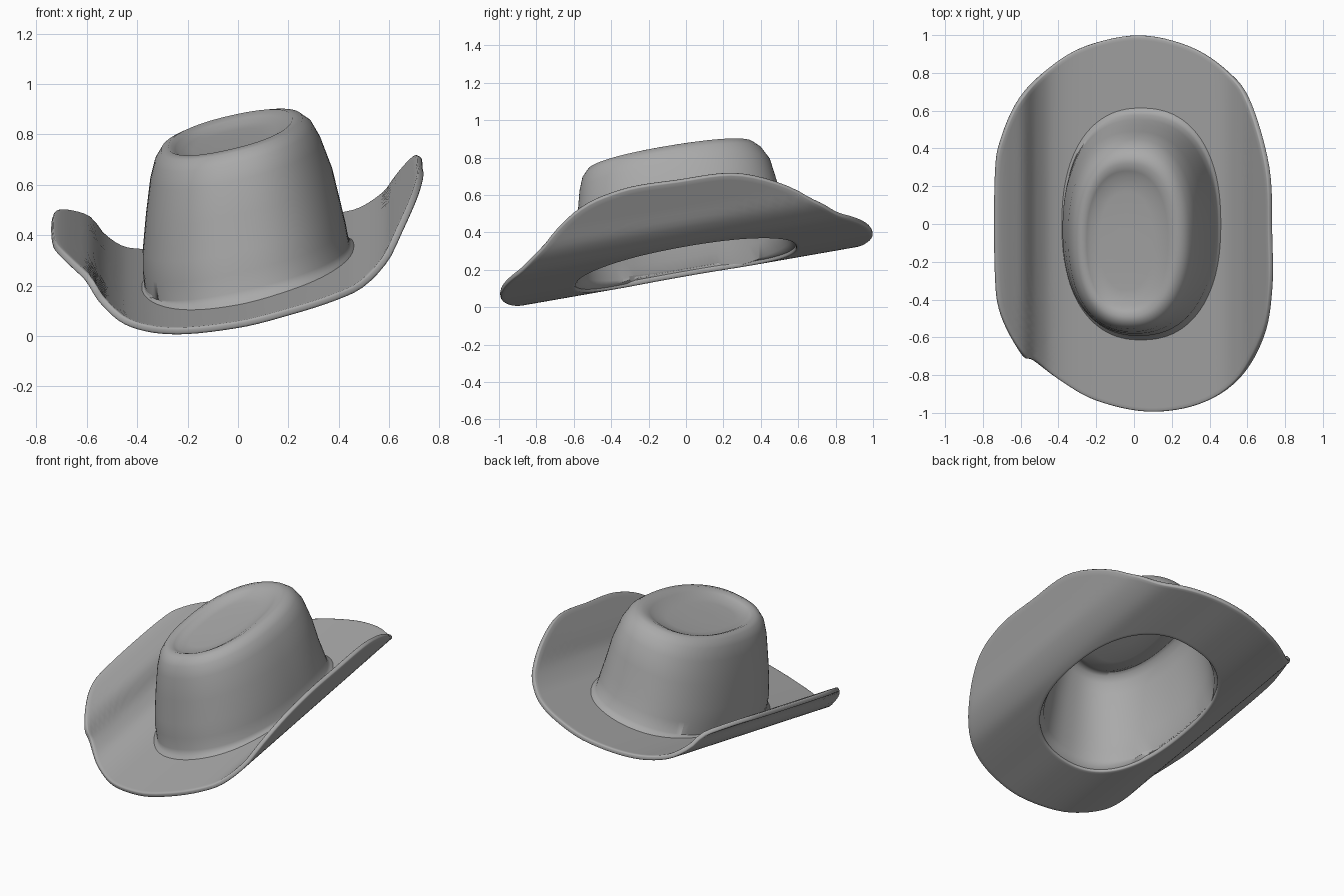
import bpy, bmesh, math
from mathutils import Vector

if "Cube" in bpy.data.objects:
    bpy.data.objects.remove(bpy.data.objects["Cube"])

felt = bpy.data.materials.new("grey felt")
felt.use_nodes = True
GREY = (0.4, 0.4, 0.4, 1)
felt.diffuse_color = GREY
felt.node_tree.nodes["Principled BSDF"].inputs["Base Color"].default_value = GREY

# Cross-section of the brim (x, height), swept along a sloping y axis
SECTION = [(-0.75, 0.26), (-0.71, 0.245), (-0.65, 0.21), (-0.6, 0.175), (-0.55, 0.10),
           (-0.45, 0.025), (-0.28, 0.005), (0, 0.045), (0.2, 0.095), (0.4, 0.15),
           (0.5, 0.19), (0.6, 0.28), (0.65, 0.37), (0.74, 0.53)]
# Plan outline of the brim, anticlockwise
OUTLINE = [(0.735, -0.05), (0.72, 0.3), (0.62, 0.65), (0.5, 0.81), (0.3, 0.94), (0.03, 1),
           (-0.25, 0.945), (-0.45, 0.83), (-0.61, 0.67), (-0.71, 0.45), (-0.74, 0.25),
           (-0.74, -0.25), (-0.71, -0.48), (-0.6, -0.69), (-0.54, -0.72), (-0.4, -0.82),
           (-0.2, -0.93), (0.08, -0.99), (0.35, -0.95), (0.56, -0.82), (0.69, -0.6),
           (0.735, -0.35)]
Y_SLOPE, X_SLOPE = 0.175, 0.23


def hermite(a, b, ta, tb, u):
    return (a * (2*u**3 - 3*u**2 + 1) + ta * (u**3 - 2*u**2 + u)
            + b * (3*u**2 - 2*u**3) + tb * (u**3 - u**2))


def brim_height(x, y):
    x = max(-0.7499, min(0.7399, x))
    last = len(SECTION) - 1
    i = max(k for k in range(last) if SECTION[k][0] <= x)

    def slope(k):
        p, q = SECTION[max(k - 1, 0)], SECTION[min(k + 1, last)]
        return (q[1] - p[1]) / (q[0] - p[0])
    (xa, za), (xb, zb) = SECTION[i], SECTION[i + 1]
    w = xb - xa
    return hermite(za, zb, slope(i) * w, slope(i + 1) * w, (x - xa) / w) + Y_SLOPE * (y + 0.9)


def smooth_loop(points, steps):
    pts, n, out = [Vector(p) for p in points], len(points), []
    for i in range(n):
        a, b, c, d = (pts[(i + k) % n] for k in (-1, 0, 1, 2))
        out += [hermite(b, c, (c - a) / 2, (d - b) / 2, s / steps) for s in range(steps)]
    return out


def oval(t, cx, cy, rx, ry):
    """Point on a slightly squared oval."""
    c, s = math.cos(t), math.sin(t)
    r = (abs(c) ** 2.3 + abs(s) ** 2.3) ** (-1 / 2.3)
    return cx + rx * r * c, cy + ry * r * s


def skin(name, rings, cap, thickness, offset):
    """Bridge rings of points into a smooth shell with real thickness."""
    bm = bmesh.new()
    loops = [[bm.verts.new(p) for p in ring] for ring in rings]
    n = len(loops[0])
    for lo, hi in zip(loops, loops[1:]):
        for i in range(n):
            j = (i + 1) % n
            bm.faces.new((lo[i], lo[j], hi[j], hi[i]))
    if cap:
        bm.faces.new(loops[-1])
    mesh = bpy.data.meshes.new(name)
    bm.to_mesh(mesh)
    bm.free()
    mesh.materials.append(felt)
    obj = bpy.data.objects.new(name, mesh)
    bpy.context.collection.objects.link(obj)
    shell = obj.modifiers.new("thickness", "SOLIDIFY")
    shell.thickness, shell.offset = thickness, offset
    rounded = obj.modifiers.new("rounded edge", "BEVEL")
    rounded.width, rounded.segments = 0.008, 2
    rounded.limit_method, rounded.angle_limit = "ANGLE", math.radians(50)
    bpy.ops.object.select_all(action="DESELECT")
    obj.select_set(True)
    bpy.context.view_layer.objects.active = obj
    bpy.ops.object.shade_smooth_by_angle(angle=math.radians(50))
    return obj


# Brim: rings from the outer edge in to the head opening
BASE = (0.04, 0, 0.405, 0.59)
edge = smooth_loop(OUTLINE, 6)
hole = [Vector(oval(math.atan2(p.y, p.x / 0.72), *BASE)) for p in edge]
brim_rings = []
for k in range(19):
    ring = [p.lerp(q, k / 18) for p, q in zip(edge, hole)]
    brim_rings.append([(p.x, p.y, brim_height(p.x, p.y)) for p in ring])
skin("brim", brim_rings, False, 0.028, 1)

# Crown: tilted ovals (centre x, centre y, radius x, radius y, height)
CROWN = [(0.035, -0.005, 0.405, 0.582, 0.28), (0.025, -0.02, 0.402, 0.572, 0.35),
         (0.015, -0.03, 0.393, 0.555, 0.43), (0.005, -0.045, 0.37, 0.535, 0.57),
         (-0.01, -0.06, 0.338, 0.51, 0.70), (-0.018, -0.075, 0.312, 0.48, 0.765),
         (-0.025, -0.083, 0.28, 0.445, 0.80), (-0.03, -0.085, 0.245, 0.405, 0.808),
         (-0.035, -0.09, 0.215, 0.37, 0.792), (-0.04, -0.09, 0.19, 0.34, 0.775),
         (-0.04, -0.09, 0.14, 0.26, 0.768), (-0.04, -0.09, 0.05, 0.1, 0.766)]
angles = [math.tau * i / 96 for i in range(96)]
foot = []
for scale, lift in ((1.06, 0.022), (1.01, 0.04)):
    pts = [oval(t, BASE[0], BASE[1], BASE[2] * scale, BASE[3] * scale) for t in angles]
    foot.append([(x, y, brim_height(x, y) + lift) for x, y in pts])
crown_rings = foot
for cx, cy, rx, ry, h in CROWN:
    pts = [oval(t, cx, cy, rx, ry) for t in angles]
    crown_rings.append([(x, y, h + X_SLOPE * (x - cx) + 0.165 * (y - cy)) for x, y in pts])
skin("crown", crown_rings, True, 0.02, -1)
